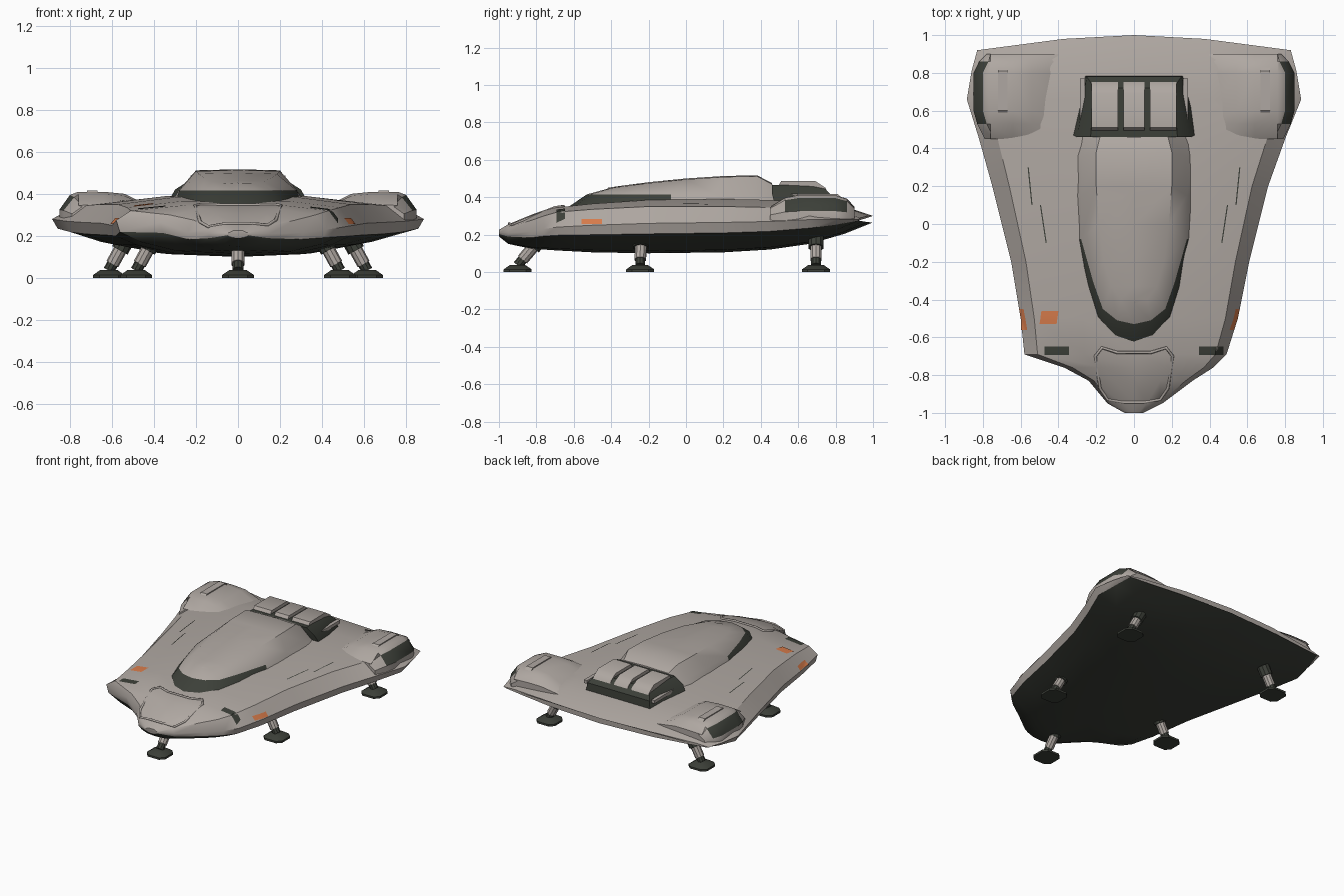
import bpy, bmesh, math
from mathutils import Vector
from mathutils.bvhtree import BVHTree

if "Cube" in bpy.data.objects:
    bpy.data.objects.remove(bpy.data.objects["Cube"])


def material(name, rgb):
    m = bpy.data.materials.new(name)
    m.use_nodes = True
    m.diffuse_color = (*rgb, 1)
    m.node_tree.nodes["Principled BSDF"].inputs["Base Color"].default_value = (*rgb, 1)
    return m


LIGHT = material("warm grey hull", (0.43, 0.39, 0.36))
DARK = material("dark olive grey", (0.045, 0.05, 0.04))
ORANGE = material("orange lamp", (0.68, 0.2, 0.07))
MATS = (LIGHT, DARK, ORANGE)


def finish(name, bm, mats, angle=35):
    bmesh.ops.remove_doubles(bm, verts=bm.verts, dist=0.0005)
    bmesh.ops.recalc_face_normals(bm, faces=bm.faces)
    me = bpy.data.meshes.new(name)
    bm.to_mesh(me)
    obj = bpy.data.objects.new(name, me)
    bpy.context.collection.objects.link(obj)
    for m in mats:
        me.materials.append(m)
    bpy.ops.object.select_all(action='DESELECT')
    obj.select_set(True)
    bpy.context.view_layer.objects.active = obj
    bpy.ops.object.shade_smooth_by_angle(angle=math.radians(angle))
    return obj


def loft(name, sections, rule=lambda i, j: 0, mats=(LIGHT, DARK), angle=35):
    """Skin closed rings and cap both ends."""
    bm = bmesh.new()
    rings = [[bm.verts.new(p) for p in s] for s in sections]
    n = len(rings[0])
    for i in range(len(rings) - 1):
        for j in range(n):
            k = (j + 1) % n
            f = bm.faces.new((rings[i][j], rings[i][k], rings[i + 1][k], rings[i + 1][j]))
            f.material_index = rule(i, j)
    bm.faces.new(rings[0])
    bm.faces.new(rings[-1])
    finish(name, bm, mats, angle)
    return bm


# Hull stations: y, right width, left width, bottom, rim, shoulder, deck
HULL = [
    (-1.0, .05, .05, .19, .21, .215, .225),
    (-.95, .14, .15, .15, .21, .24, .255),
    (-.83, .24, .31, .125, .215, .275, .305),
    (-.76, .37, .42, .12, .23, .30, .33),
    (-.69, .58, .49, .115, .24, .32, .345),
    (-.5, .60, .55, .105, .25, .335, .365),
    (-.2, .65, .61, .10, .26, .35, .385),
    (.2, .75, .71, .105, .265, .35, .39),
    (.45, .82, .80, .12, .27, .345, .385),
    (.66, .885, .885, .15, .28, .34, .37),
    (.85, .86, .86, .205, .28, .325, .35),
    (1.0, .83, .83, .265, .28, .29, .30),
]


def hull_ring(y, w_right, w_left, zb, rim, shoulder, deck):
    def half(sign, w):
        r = rim + (.035 if sign < 0 and -.8 < y < -.6 else 0)
        d = r - zb
        return [(sign * w * f, z) for f, z in
                ((.5, zb + .08 * d), (.8, zb + .35 * d), (.97, r - .35 * d),
                 (1, r), (.88, shoulder), (.45, deck))]
    pts = [(0, zb)] + half(1, w_left) + [(0, deck)] + half(-1, w_right)[::-1]
    sweep = .08 * max(0, (y - .7) / .3)
    return [(x, y - sweep * min(1, max(0, (abs(x) - .22) / .61)), z) for x, z in pts]


hull = loft("hull", [hull_ring(*s) for s in HULL],
            lambda i, j: 1 if j < 3 or j > 10 else 0, angle=30)
SURFACE = BVHTree.FromBMesh(hull)

# Canopy: half outlines for base, glass top and roof edge, front to back
CANOPY = [
    ((0, -.64, .34), (0, -.53, .415), (0, -.42, .445)),
    ((.10, -.61, .34), (.09, -.51, .415), (.07, -.40, .448)),
    ((.20, -.51, .345), (.165, -.45, .415), (.12, -.33, .458)),
    ((.25, -.34, .36), (.215, -.31, .415), (.16, -.2, .475)),
    ((.295, -.08, .37), (.28, -.08, .415), (.185, 0, .495)),
    ((.31, .15, .37), (.28, .15, .42), (.20, .2, .508)),
    ((.31, .36, .37), (.27, .36, .42), (.20, .38, .512)),
    ((.30, .47, .36), (.25, .47, .40), (.18, .46, .47)),
]
rings = []
for st in CANOPY:
    roof = st[2]
    rings.append([(-x, y, z) for x, y, z in st] + [(0, roof[1], roof[2] + .005)]
                 + list(st[::-1]))
loft("canopy", rings, lambda i, j: 1 if i < 4 and j in (0, 5) else 0)


def box_loft(name, low, high, mat):
    """Frustum between two (x0, x1, y0, y1, z) rectangles."""
    return loft(name, [[(a, c, z), (b, c, z), (b, d, z), (a, d, z)]
                       for a, b, c, d, z in (low, high)], mats=(mat,))


# Rear engine housing: dark frame with light vanes on top
loft("engine_frame", [
    [(-.345, .48, .34), (.345, .48, .34), (.26, .785, .34), (-.26, .785, .34)],
    [(-.30, .46, .42), (.30, .46, .42), (.25, .78, .41), (-.25, .78, .41)],
    [(-.23, .46, .465), (.23, .46, .465), (.21, .72, .465), (-.21, .72, .465)],
], mats=(DARK,))
vane_profile = ((.49, .455), (.51, .487), (.69, .487), (.745, .45), (.765, .41), (.72, .40), (.5, .40))
for label, x0, x1 in (("right", -.225, -.085), ("centre", -.055, .055), ("left", .085, .225)):
    loft("engine_vane_" + label, [[(x, y, z) for y, z in vane_profile] for x in (x0, x1)])
for s, label in ((-1, "right"), (1, "left")):
    # Lower rail beside the engine housing
    xs = sorted((s * .285, s * .26))
    box_loft(label + "_engine_rail", (*xs, .5, .77, .395), (*xs, .5, .77, .418), LIGHT)

    # Wing tip pods with dark outer windows
    stations = []
    for y, h, inset in ((.45, 0, .06), (.53, .8, .02), (.60, 1, 0), (.80, 1, 0), (.86, .7, .03), (.90, 0, .07)):
        prof = ((.40, .33, 0), (.54, .35, .05), (.64, .35, .06), (.76, .345, .065),
                (.80 - inset, .34, .055), (.85 - inset, .305, .02), (.85 - inset, .27, 0))
        stations.append([(s * x, y, z + dz * h) for x, z, dz in prof])
    loft(label + "_pod", stations, lambda i, j: 1 if j == 4 and 0 < i < 4 else 0)
    # Raised rib on the pod
    xs = sorted((s * .67, s * .72))
    box_loft(label + "_pod_rib", (*xs, .58, .83, .40), (*xs, .60, .81, .417), LIGHT)


def drape(name, centre, du, dv, ray, mat, steps=6, lift=.004):
    """Thin plate laid on the hull along a ray direction."""
    bm = bmesh.new()
    ray = Vector(ray)
    grid = []
    for i in range(steps + 1):
        row = []
        for j in range(steps + 1):
            p = Vector(centre) + Vector(du) * (i / steps - .5) + Vector(dv) * (j / steps - .5)
            hit = SURFACE.ray_cast(p, ray)[0] or p
            row.append(bm.verts.new(hit - ray * lift))
        grid.append(row)
    for i in range(steps):
        for j in range(steps):
            bm.faces.new((grid[i][j], grid[i + 1][j], grid[i + 1][j + 1], grid[i][j + 1]))
    obj = finish(name, bm, (mat,))
    if obj.data.polygons[0].normal.dot(ray) > 0:
        obj.data.flip_normals()


DOWN = (0, 0, -1)
drape("deck_lamp", (-.45, -.495, 1), (.09, 0, 0), (.01, .07, 0), DOWN, ORANGE)
for s, label in ((-1, "right"), (1, "left")):
    drape(label + "_side_lamp", (s * 1.2, -.505, .27), (0, .11, 0), (0, 0, .028), (-s, 0, 0), ORANGE)
    drape(label + "_nose_vent", (s * .41, -.67, 1), (.13, 0, 0), (0, .045, 0), DOWN, DARK)
    drape(label + "_deck_seam", (s * .48, 0, 1), (.006, 0, 0), (s * .03, .2, 0), DOWN, DARK)
    drape(label + "_edge_seam", (s * .55, .2, 1), (.006, 0, 0), (s * .02, .2, 0), DOWN, DARK)

# Raised rim around the nose panel, following the hull
half = [(.09, -.68), (.17, -.655), (.205, -.70), (.18, -.87), (.14, -.93), (.05, -.945)]
curve = bpy.data.curves.new("nose_panel_rim", 'CURVE')
curve.dimensions = '3D'
curve.bevel_depth = .008
curve.bevel_resolution = 1
spline = curve.splines.new('POLY')
loop = half + [(-x, y) for x, y in half[::-1]]
spline.points.add(len(loop) - 1)
spline.use_cyclic_u = True
for pt, (x, y) in zip(spline.points, loop):
    z = SURFACE.ray_cast(Vector((x, y, 1)), Vector(DOWN))[0].z
    pt.co = (x, y, z + .002, 1)
curve.materials.append(LIGHT)
bpy.context.collection.objects.link(bpy.data.objects.new("nose_panel_rim", curve))


def rod(name, a, b, r, mat, sides=10):
    a, b = Vector(a), Vector(b)
    bm = bmesh.new()
    bmesh.ops.create_cone(bm, cap_ends=True, segments=sides, radius1=r, radius2=r, depth=(b - a).length)
    rot = (b - a).to_track_quat('Z', 'Y')
    for v in bm.verts:
        v.co = rot @ v.co + (a + b) / 2
    finish(name, bm, (mat,))


# Landing legs: foot pad, ankle, strut and upper collar
LEGS = {"nose": ((0, -.90), (0, -.77))}
for s, label in ((-1, "right"), (1, "left")):
    LEGS[label + "_middle"] = ((s * .485, -.245), (s * .40, -.24))
    LEGS[label + "_rear"] = ((s * .615, .695), (s * .53, .695))
for label, ((fx, fy), (tx, ty)) in LEGS.items():
    loft(label + "_foot", [
        [(fx + a * r, fy + b * r, z) for a, b in
         ((-1, -.6), (-.6, -1), (.6, -1), (1, -.6), (1, .6), (.6, 1), (-.6, 1), (-1, .6))]
        for z, r in ((0, .075), (.014, .075), (.038, .04))], mats=(DARK,))
    foot, top = Vector((fx, fy, .035)), Vector((tx, ty, .19))
    rod(label + "_ankle", foot, foot.lerp(top, .25), .027, DARK)
    rod(label + "_strut", foot.lerp(top, .2), top, .032, LIGHT)
    rod(label + "_collar", foot.lerp(top, .62), top, .042, DARK)
